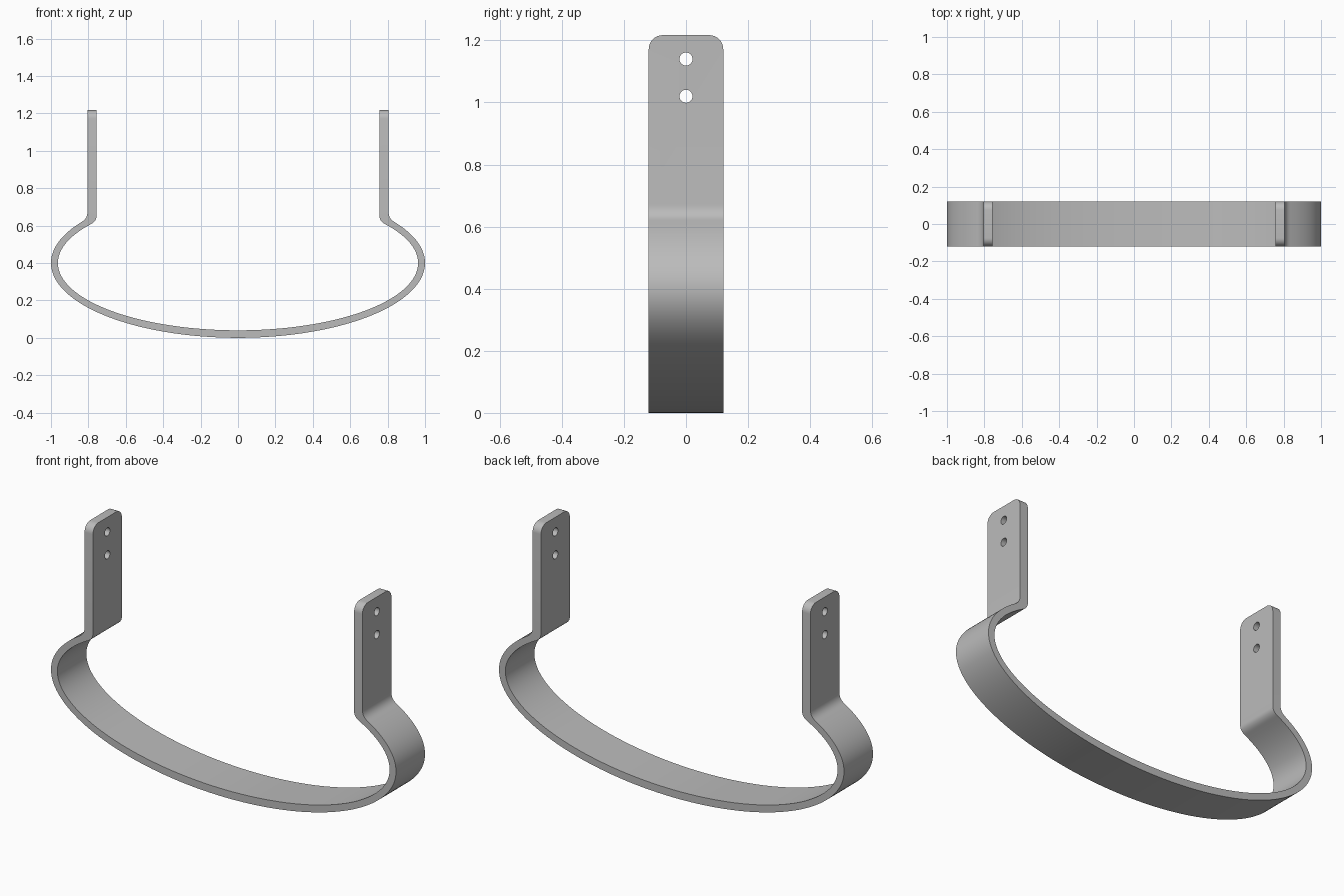
import bpy, bmesh, math
from mathutils import Vector

cube = bpy.data.objects.get("Cube")
if cube:
    bpy.data.objects.remove(cube, do_unlink=True)

HALF_WIDTH, TOP, CENTRE = 0.12, 1.217, 0.4

metal = bpy.data.materials.new("light grey metal")
metal.use_nodes = True
colour = (0.5, 0.5, 0.5, 1)
metal.diffuse_color = colour
metal.node_tree.nodes["Principled BSDF"].inputs["Base Color"].default_value = colour


def half_path(a, b, tab_x, bend_x, bend_z, arc=56, bend=8):
    """Tab top, rounded bend, then elliptical arc down to the bottom middle."""
    def height(x):
        return CENTRE + b * math.sqrt(1 - (x / a) ** 2)
    start = Vector((tab_x, bend_z))
    corner = Vector((tab_x, height(tab_x)))
    end = Vector((bend_x, height(bend_x)))
    points = [Vector((tab_x, TOP))]
    for i in range(bend):
        t = i / bend
        points.append(start * (1 - t) ** 2 + corner * 2 * t * (1 - t) + end * t * t)
    t0 = math.acos(bend_x / a)
    for i in range(arc + 1):
        t = t0 - (t0 + math.pi / 2) * i / arc
        points.append(Vector((a * math.cos(t), CENTRE + b * math.sin(t))))
    return points


def full_path(*args):
    half = half_path(*args)
    return half + [Vector((-p.x, p.y)) for p in reversed(half[:-1])]


# Bent flat strap, swept as rings of four corners
outer = full_path(1.0, 0.4, 0.805, 0.835, 0.672)
inner = full_path(0.963, 0.36, 0.757, 0.787, 0.65)
bm = bmesh.new()
rings = []
for o, i in zip(outer, inner):
    rings.append([bm.verts.new((p.x, y, p.y)) for p, y in
                  ((o, -HALF_WIDTH), (o, HALF_WIDTH), (i, HALF_WIDTH), (i, -HALF_WIDTH))])
for r, s in zip(rings, rings[1:]):
    for k in range(4):
        n = (k + 1) % 4
        bm.faces.new((r[k], r[n], s[n], s[k]))
bm.faces.new(rings[0])
bm.faces.new(rings[-1])
bmesh.ops.recalc_face_normals(bm, faces=bm.faces)

# Rounded top corners of both tabs
corners = [e for e in bm.edges
           if all(v.co.z > TOP - 0.001 for v in e.verts)
           and abs(e.verts[0].co.y - e.verts[1].co.y) < 0.001]
bmesh.ops.bevel(bm, geom=corners, offset=0.045, segments=8, profile=0.5, affect='EDGES')
mesh = bpy.data.meshes.new("strap")
bm.to_mesh(mesh)
bm.free()
strap = bpy.data.objects.new("strap", mesh)
bpy.context.collection.objects.link(strap)
mesh.materials.append(metal)

# Two screw holes through each tab
cutters = []
for z in (1.14, 1.02):
    bpy.ops.mesh.primitive_cylinder_add(vertices=32, radius=0.021, depth=2.4,
                                        location=(0, 0, z), rotation=(0, math.pi / 2, 0))
    cutter = bpy.context.object
    cutter.name = "hole_cutter"
    cutter.data.materials.append(metal)
    cut = strap.modifiers.new("screw_hole", 'BOOLEAN')
    cut.operation, cut.solver, cut.object = 'DIFFERENCE', 'EXACT', cutter
    cutters.append(cutter)

bpy.ops.object.select_all(action='DESELECT')
bpy.context.view_layer.objects.active = strap
strap.select_set(True)
for m in list(strap.modifiers):
    bpy.ops.object.modifier_apply(modifier=m.name)
for c in cutters:
    bpy.data.objects.remove(c, do_unlink=True)
bpy.ops.object.shade_smooth_by_angle(angle=math.radians(30))
